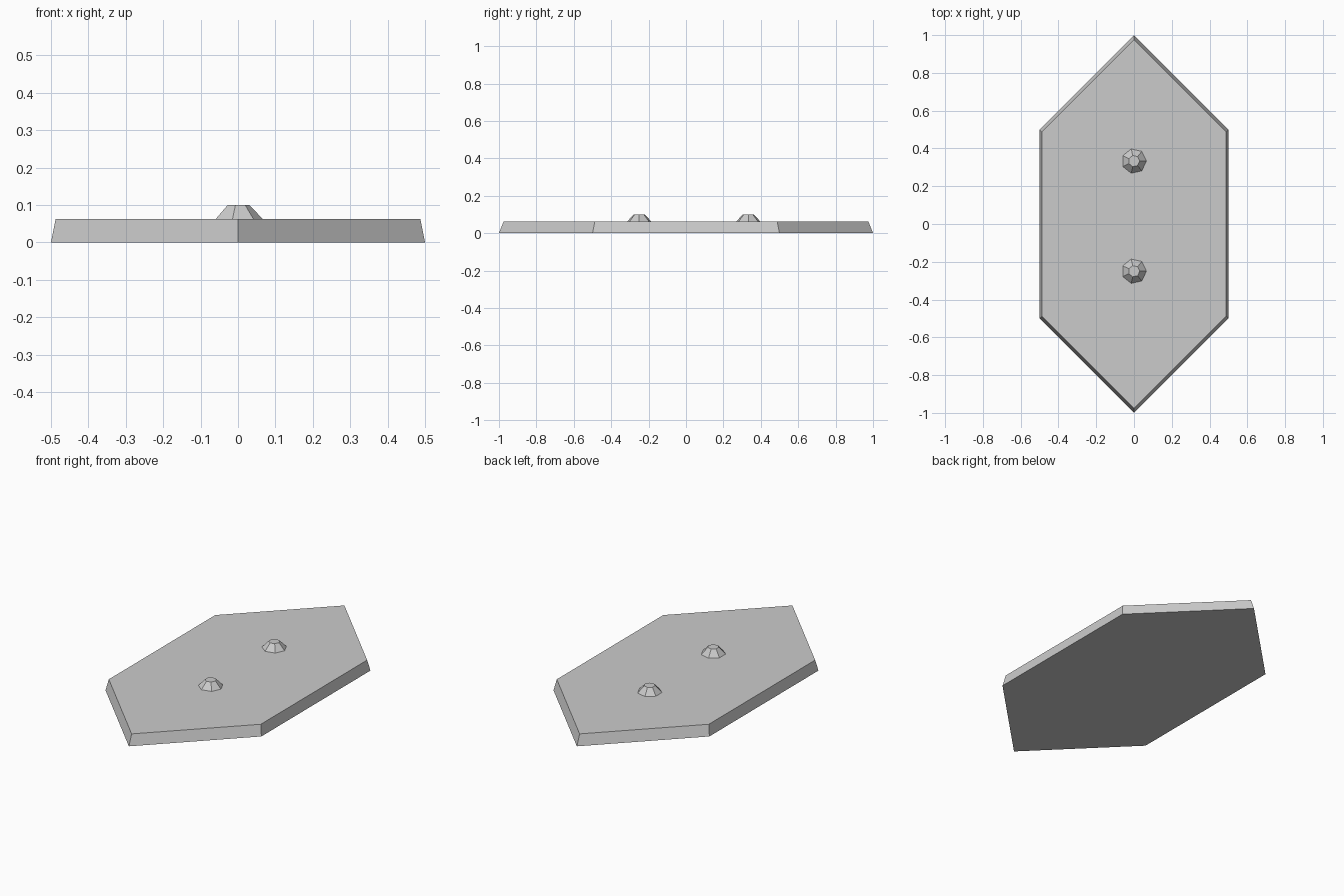
import bpy, math

cube = bpy.data.objects.get("Cube")
if cube:
    bpy.data.objects.remove(cube, do_unlink=True)

# Single grey material
GREY = (0.6, 0.6, 0.6, 1.0)
grey = bpy.data.materials.new("light grey")
grey.use_nodes = True
grey.diffuse_color = GREY
grey.node_tree.nodes["Principled BSDF"].inputs["Base Color"].default_value = GREY


def frustum(name, outline, taper, bottom, top, location=(0, 0, 0)):
    """Flat-shaded prism whose top outline is scaled by taper."""
    n = len(outline)
    verts = [(x, y, bottom) for x, y in outline]
    verts += [(x * taper, y * taper, top) for x, y in outline]
    faces = [tuple(reversed(range(n))), tuple(range(n, 2 * n))]
    faces += [(i, (i + 1) % n, n + (i + 1) % n, n + i) for i in range(n)]
    mesh = bpy.data.meshes.new(name)
    mesh.from_pydata(verts, [], faces)
    mesh.materials.append(grey)
    obj = bpy.data.objects.new(name, mesh)
    obj.location = location
    bpy.context.collection.objects.link(obj)
    return obj


# Long hexagonal plate with slightly sloping edges
PLATE_TOP = 0.0625
hexagon = [(0, -1), (0.5, -0.5), (0.5, 0.5), (0, 1), (-0.5, 0.5), (-0.5, -0.5)]
frustum("plate", hexagon, 0.975, 0, PLATE_TOP)

# Two seven-sided tapered studs
SIDES, RADIUS = 7, 0.066
angles = [2 * math.pi * i / SIDES for i in range(SIDES)]
ring = [(RADIUS * math.cos(a), RADIUS * math.sin(a)) for a in angles]
for name, y in (("front_stud", -0.25), ("back_stud", 0.333)):
    frustum(name, ring, 0.46, PLATE_TOP, 0.1, (0, y, 0))
